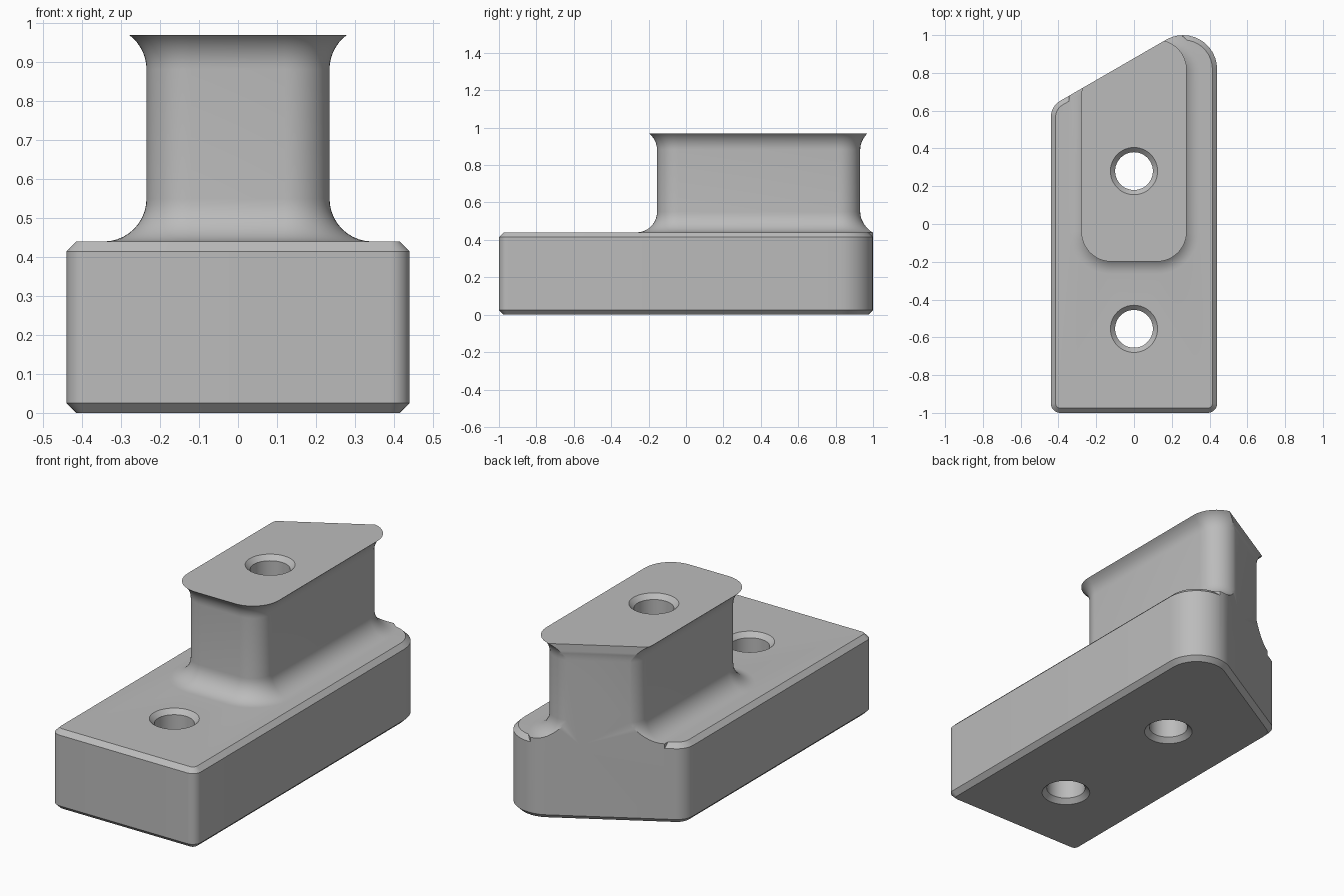
import bpy, bmesh, math
from mathutils import Vector

cube = bpy.data.objects.get("Cube")
if cube:
    bpy.data.objects.remove(cube)

grey = bpy.data.materials.new("plain_grey")
grey.use_nodes = True
grey.diffuse_color = (0.5, 0.5, 0.5, 1)
grey.node_tree.nodes["Principled BSDF"].inputs["Base Color"].default_value = (0.5, 0.5, 0.5, 1)


def slant_y(x, d):
    """y on the 30 degree rear plane lying d from the origin."""
    return (d + x * math.sin(math.pi / 6)) / math.cos(math.pi / 6)


def rounded(corners, grow, steps=12):
    """Counter-clockwise convex outline with rounded corners, offset by grow."""
    pts = []
    for i, (x, y, r) in enumerate(corners):
        p = Vector((x, y))
        a = (p - Vector(corners[i - 1][:2])).normalized()
        b = (Vector(corners[(i + 1) % len(corners)][:2]) - p).normalized()
        n0, n1 = Vector((a.y, -a.x)), Vector((b.y, -b.x))
        turn = math.acos(n0.dot(n1))
        c = p - (n0 + n1) * (r / (1 + n0.dot(n1)))
        start = math.atan2(n0.y, n0.x)
        for k in range(steps + 1):
            t = start + turn * k / steps
            pts.append(c + Vector((math.cos(t), math.sin(t))) * (r + grow))
    return pts


def loft(name, rings):
    """Closed solid from (outline, z) rings."""
    bm = bmesh.new()
    loops = [[bm.verts.new((p.x, p.y, z)) for p in pts] for pts, z in rings]
    n = len(loops[0])
    for lo, hi in zip(loops, loops[1:]):
        for i in range(n):
            j = (i + 1) % n
            bm.faces.new((lo[i], lo[j], hi[j], hi[i]))
    bm.faces.new(loops[0][::-1])
    bm.faces.new(loops[-1])
    me = bpy.data.meshes.new(name)
    bm.to_mesh(me)
    bm.free()
    me.materials.append(grey)
    ob = bpy.data.objects.new(name, me)
    bpy.context.collection.objects.link(ob)
    return ob


def boolean(ob, tool, op):
    m = ob.modifiers.new(op.lower(), 'BOOLEAN')
    m.operation, m.object, m.solver = op, tool, 'EXACT'
    bpy.context.view_layer.objects.active = ob
    bpy.ops.object.modifier_apply(modifier=m.name)
    bpy.data.objects.remove(tool)


# Base block: chamfered top and bottom, slanted rear
D, CH, TOP, HIGH = 0.76, 0.025, 0.44, 0.97
foot = [(-0.44, -1, 0.05), (0.44, -1, 0.05),
        (0.44, slant_y(0.44, D), 0.18), (-0.44, slant_y(-0.44, D), 0.1)]
block = loft("base_block", [(rounded(foot, g), z) for g, z in
                            ((-CH, 0), (0, CH), (0, TOP - CH), (-CH, TOP))])

# Raised column: fillet at the foot, flare at the top
D2, W, R = D + 0.002, 0.235, 0.11
section = [(-W, -0.155, 0.115), (W, -0.155, 0.115),
           (W, slant_y(W, D2), 0.115), (-W, slant_y(-W, D2), 0.115)]
profile = [(R, 0.25)]
for k in range(11):
    a = math.pi / 2 * (1 - k / 10)
    profile.append((R * (1 - math.cos(a)), TOP + R - R * math.sin(a)))
flare = math.asin(0.8)
for k in range(9):
    a = flare * k / 8
    profile.append((R * (1 - math.cos(a)), HIGH - R * (math.sin(flare) - math.sin(a))))
column = loft("column", [(rounded(section, g), z) for g, z in profile])

# Trim the column flush with the block's outline, then join
boolean(column, loft("trim", [(rounded(foot, 0), -1), (rounded(foot, 0), 2)]), 'INTERSECT')
boolean(block, column, 'UNION')

# Through holes with countersunk rims
for y, top in ((0.28, HIGH), (-0.555, TOP)):
    circle = [(Vector((math.cos(t), math.sin(t))))
              for t in (math.tau * k / 48 for k in range(48))]
    rings = [([p * r + Vector((0, y)) for p in circle], z) for r, z in
             ((0.135, -0.01), (0.1, CH), (0.1, top - CH), (0.135, top + 0.01))]
    boolean(block, loft("hole_cutter", rings), 'DIFFERENCE')

block.name = "slanted_mount"
bpy.ops.object.select_all(action='DESELECT')
block.select_set(True)
bpy.context.view_layer.objects.active = block
bpy.ops.object.shade_smooth_by_angle(angle=math.radians(30))
